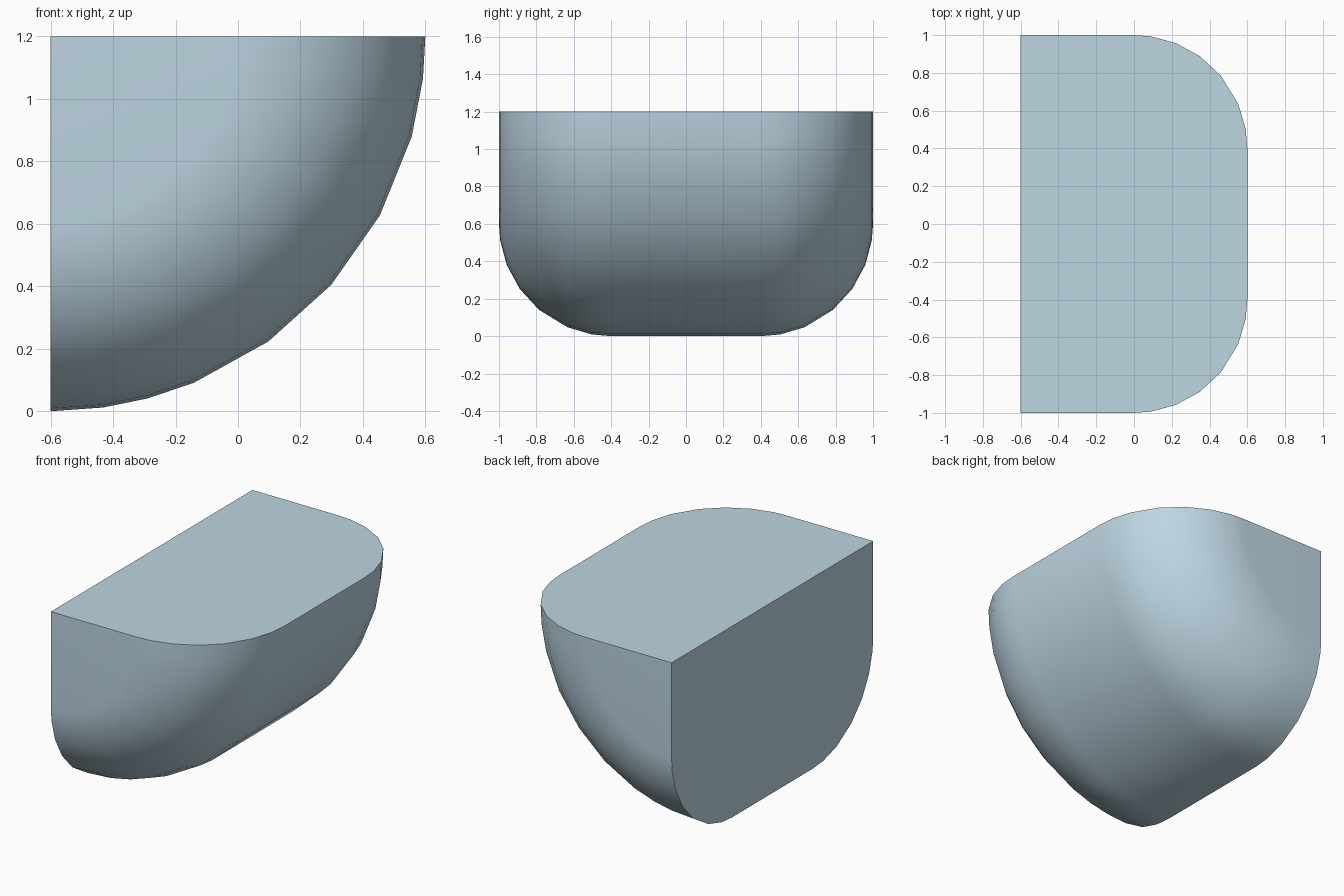
import bpy, bmesh
from math import sin, cos, radians

cube = bpy.data.objects.get("Cube")
if cube:
    bpy.data.objects.remove(cube, do_unlink=True)

RADIUS, HALF_WIDTH, ROUND = 1.2, 1.0, 0.6
AXIS_X, AXIS_Z = -0.6, 1.2

# One flat colour
mat = bpy.data.materials.new("pale_blue_grey")
mat.use_nodes = True
colour = (0.51, 0.67, 0.765, 1)
mat.diffuse_color = colour
mat.node_tree.nodes["Principled BSDF"].inputs["Base Color"].default_value = colour

# Rounded radial section: (distance from axis, y), front side then mirrored
arc = [(RADIUS - ROUND + ROUND * sin(radians(a)),
        -(HALF_WIDTH - ROUND) - ROUND * cos(radians(a)))
       for a in (0, 8.5, 21.5, 35.5, 50, 67, 80, 90)]
section = arc + [(r, -y) for r, y in reversed(arc)]

# Sweep the section a quarter turn about the straight top edge
bm = bmesh.new()
front_axis = bm.verts.new((AXIS_X, -HALF_WIDTH, AXIS_Z))
back_axis = bm.verts.new((AXIS_X, HALF_WIDTH, AXIS_Z))
rings = []
for angle in (0, 6.5, 15.5, 28.5, 41.5, 54.5, 67.5, 75, 82, 90):
    c, s = cos(radians(angle)), sin(radians(angle))
    ring = [bm.verts.new((AXIS_X + r * c, y, AXIS_Z - r * s)) for r, y in section]
    rings.append([front_axis] + ring + [back_axis])

for a, b in zip(rings, rings[1:]):
    for i in range(len(a) - 1):
        corners = [a[i], a[i + 1], b[i + 1], b[i]]
        bm.faces.new(list(dict.fromkeys(corners)))

# Flat top and flat upright side
bm.faces.new(rings[0])
bm.faces.new(rings[-1])
bmesh.ops.recalc_face_normals(bm, faces=bm.faces)

mesh = bpy.data.meshes.new("rounded_quarter_block")
bm.to_mesh(mesh)
bm.free()
mesh.materials.append(mat)
block = bpy.data.objects.new("rounded_quarter_block", mesh)
bpy.context.collection.objects.link(block)

# Smooth curves, crisp flat edges
bpy.ops.object.select_all(action="DESELECT")
block.select_set(True)
bpy.context.view_layer.objects.active = block
bpy.ops.object.shade_smooth_by_angle(angle=radians(35))
